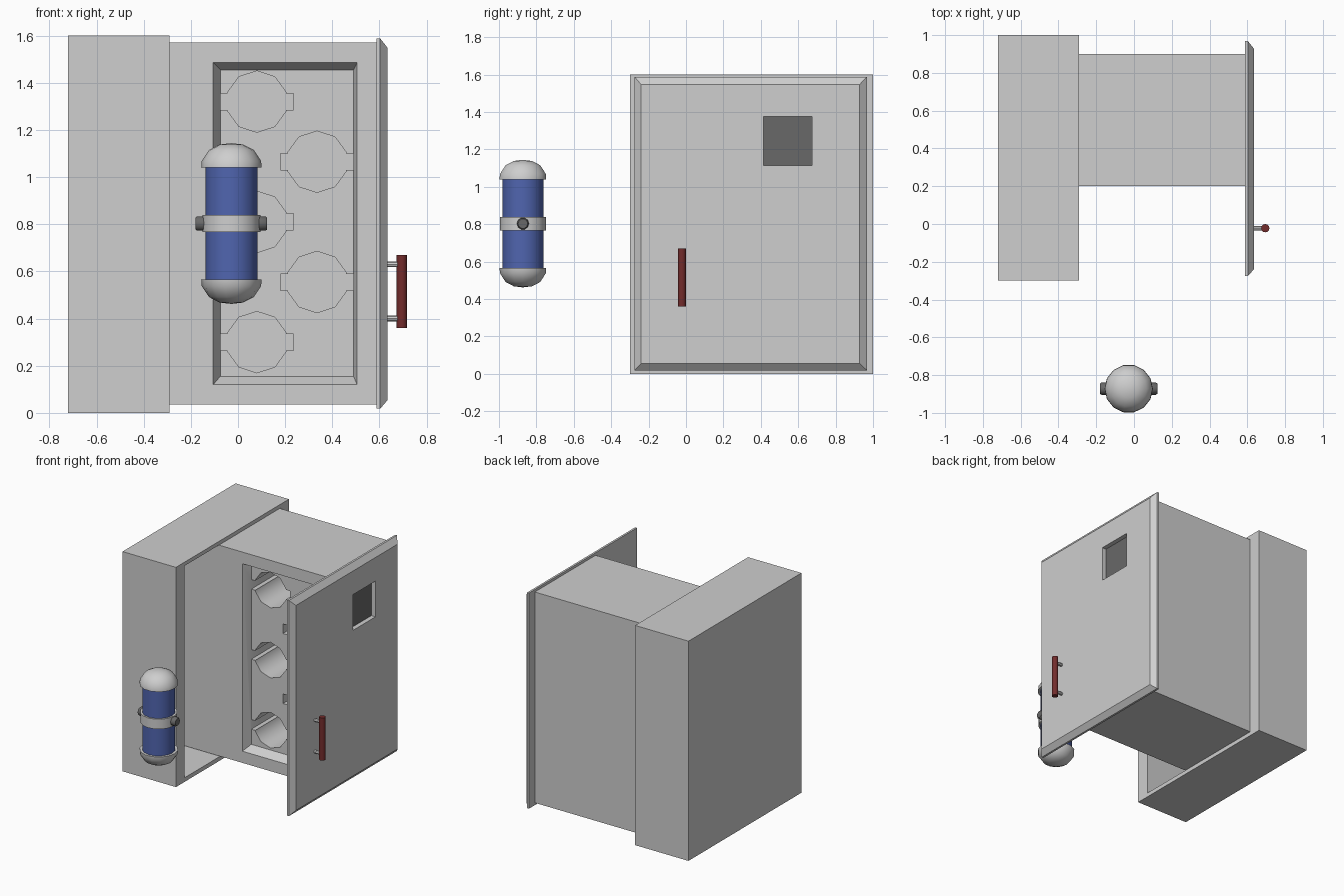
import bpy, bmesh
from math import sin, cos, pi, radians
from mathutils import Vector

if "Cube" in bpy.data.objects:
    bpy.data.objects.remove(bpy.data.objects["Cube"])


def material(name, r, g, b):
    m = bpy.data.materials.new(name)
    m.use_nodes = True
    m.diffuse_color = (r, g, b, 1)
    m.node_tree.nodes["Principled BSDF"].inputs["Base Color"].default_value = (r, g, b, 1)
    return m


GREY = material("light grey metal", 0.62, 0.62, 0.62)
BLUE = material("blue glass", 0.08, 0.13, 0.43)
DARK = material("dark grey", 0.14, 0.14, 0.14)
RED = material("dark red grip", 0.17, 0.025, 0.025)


def loft(name, rings, mat, smooth=None):
    """Skin a closed solid through rings of equal point count."""
    bm = bmesh.new()
    loops = [[bm.verts.new(p) for p in ring] for ring in rings]
    n = len(loops[0])
    for a, b in zip(loops, loops[1:]):
        for i in range(n):
            j = (i + 1) % n
            bm.faces.new((a[i], a[j], b[j], b[i]))
    bm.faces.new(loops[0][::-1])
    bm.faces.new(loops[-1])
    bmesh.ops.remove_doubles(bm, verts=bm.verts, dist=1e-5)
    bmesh.ops.recalc_face_normals(bm, faces=bm.faces)
    me = bpy.data.meshes.new(name)
    bm.to_mesh(me)
    bm.free()
    me.materials.append(mat)
    ob = bpy.data.objects.new(name, me)
    bpy.context.collection.objects.link(ob)
    if smooth:
        smooth_object(ob, smooth)
    return ob


def select(ob):
    bpy.ops.object.select_all(action='DESELECT')
    ob.select_set(True)
    bpy.context.view_layer.objects.active = ob


def smooth_object(ob, degrees):
    select(ob)
    bpy.ops.object.shade_smooth_by_angle(angle=radians(degrees))


def rect(axis, t, u0, u1, v0, v1):
    """Rectangle across the x, y or z axis at position t."""
    uv = ((u0, v0), (u1, v0), (u1, v1), (u0, v1))
    return [{"x": (t, u, v), "y": (u, t, v), "z": (u, v, t)}[axis] for u, v in uv]


def box(name, x0, x1, y0, y1, z0, z1, mat):
    return loft(name, [rect("z", z, x0, x1, y0, y1) for z in (z0, z1)], mat)


def turned(name, origin, axis, profile, mat, sides=12):
    """Round part from (radius, distance along axis) pairs."""
    o = Vector(origin)
    rings = []
    for r, d in profile:
        circle = [(r * cos(2 * pi * i / sides), r * sin(2 * pi * i / sides)) for i in range(sides)]
        rings.append([o + Vector((d, u, v) if axis == "x" else (u, v, d)) for u, v in circle])
    return loft(name, rings, mat, 40)


def cut(ob, cutter):
    mod = ob.modifiers.new("cut", 'BOOLEAN')
    mod.operation, mod.solver, mod.object = 'DIFFERENCE', 'EXACT', cutter
    select(ob)
    bpy.ops.object.modifier_apply(modifier=mod.name)
    bpy.data.objects.remove(cutter)


# Outer housing, open towards the drawer side
housing = box("housing", -0.72, -0.29, -0.3, 1, 0, 1.6, GREY)
cut(housing, box("housing_cutter", -0.69, -0.2, -0.2, 0.903, 0.03, 1.573, GREY))

# Sliding drawer block with a sloped niche in its front
drawer = box("drawer", -0.685, 0.595, 0.2, 0.9, 0.035, 1.57, GREY)
outer = (-0.105, 0.505, 0.12, 1.485)
inner = (-0.075, 0.49, 0.155, 1.455)
beyond = [2 * a - b for a, b in zip(outer, inner)]
cut(drawer, loft("niche_cutter", [rect("y", 0.14, *beyond), rect("y", 0.26, *inner)], GREY))

# Keyed canister sockets, staggered in two columns
R, KEY, KEY_H = 0.13, 0.155, 0.035
flat = R * cos(pi / 10)
half = [(R * cos(radians(a)), R * sin(radians(a))) for a in (90, 54, 18)]
half += [(flat, KEY_H), (KEY, KEY_H)]
half += [(u, -v) for u, v in reversed(half)]
outline = half + [(-u, -v) for u, v in half[1:-1]]
for i in range(5):
    cx, cz = (0.08, 0.335)[i % 2], 0.3 + 0.255 * i
    rings = [[(cx + u, y, cz + v) for u, v in outline] for y in (0.23, 0.56)]
    cut(drawer, loft("socket_cutter", rings, GREY))
smooth_object(drawer, 40)

# Chamfered door panel with a recessed window
edge = (-0.275, 0.968, 0.018, 1.588)
face = (-0.24, 0.928, 0.055, 1.547)
door = loft("door", [rect("x", 0.588, *edge), rect("x", 0.603, *edge), rect("x", 0.635, *face)], GREY)
cut(door, box("window_cutter", 0.597, 0.7, 0.415, 0.675, 1.115, 1.375, GREY))
box("window_pane", 0.596, 0.602, 0.415, 0.675, 1.115, 1.375, DARK)

# Door handle
turned("handle_grip", (0.695, -0.022, 0), "z", [(0.022, 0.36), (0.022, 0.67)], RED)
for label, z in (("lower", 0.4), ("upper", 0.63)):
    turned(label + "_handle_post", (0, -0.022, z), "x", [(0.012, 0.63), (0.012, 0.69)], GREY, 8)

# Free-standing canister
centre = (-0.028, -0.872, 0.803)
turned("canister_tube", centre, "z", [(0.11, -0.24), (0.11, 0.24)], BLUE, 16)
turned("canister_band", centre, "z", [(0.123, -0.036), (0.123, 0.036)], GREY, 16)
dome = [(0.128, 0.237), (0.126, 0.265), (0.095, 0.312), (0.05, 0.335), (0, 0.341)]
for s, place in ((1, "top"), (-1, "bottom")):
    turned(place + "_cap", centre, "z", [(r, s * d) for r, d in dome], GREY, 14)
for s, place in ((1, "left"), (-1, "right")):
    stud = [(0.032, 0.11), (0.032, 0.145), (0.026, 0.152)]
    turned(place + "_stud", centre, "x", [(r, s * d) for r, d in stud], DARK, 10)
